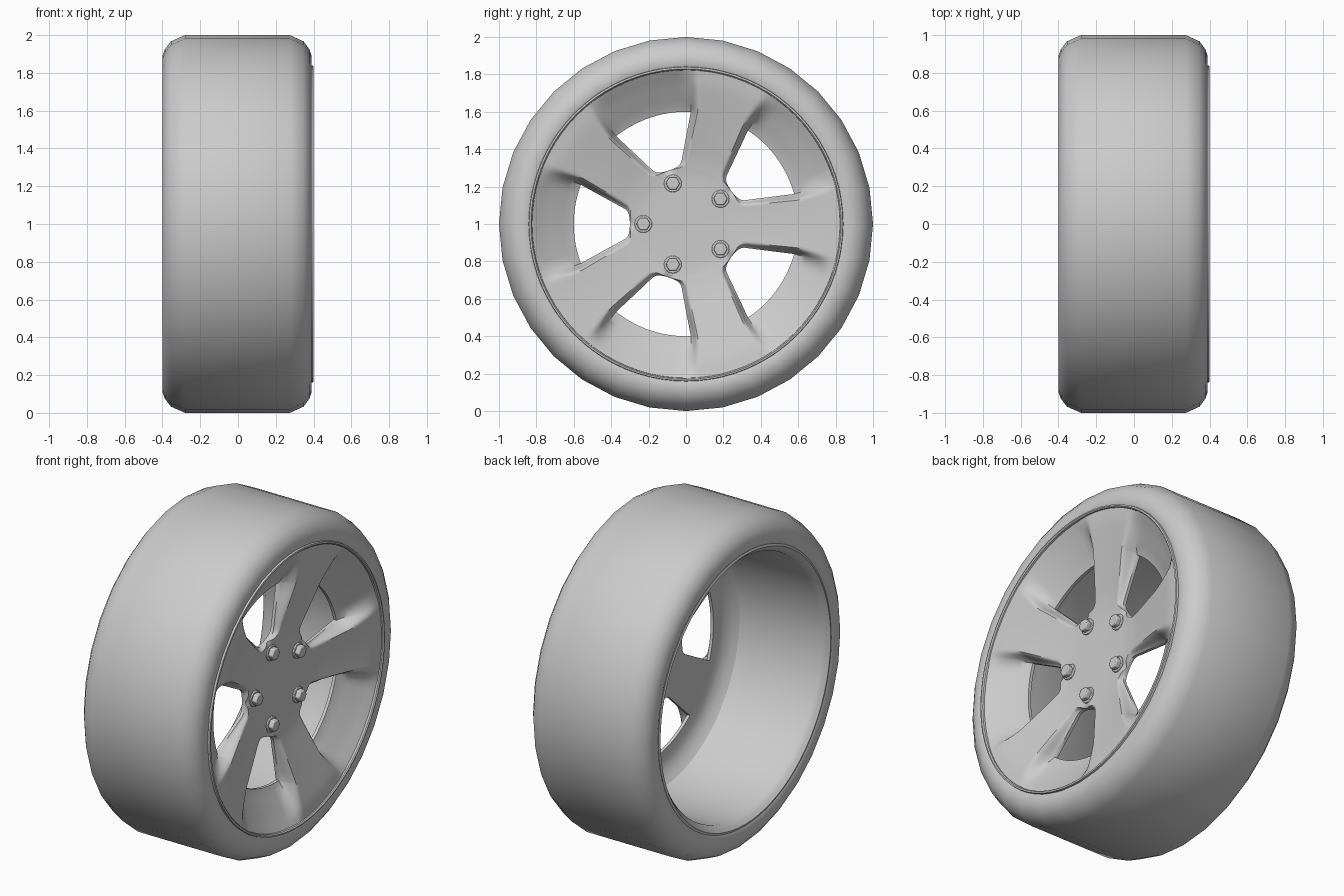
import bpy, bmesh
from math import sin, cos, pi, radians, atan2, hypot, asin

if "Cube" in bpy.data.objects:
    bpy.data.objects.remove(bpy.data.objects["Cube"])


def interp(pts, v):
    for (a, fa), (b, fb) in zip(pts, pts[1:]):
        if v <= b:
            return fa + (fb - fa) * max(0, (v - a) / (b - a))
    return pts[-1][1]


def smooth(t):
    t = min(1, max(0, t))
    return t * t * (3 - 2 * t)


def finish(name, bm, angle=35):
    bmesh.ops.remove_doubles(bm, verts=bm.verts, dist=1e-4)
    bmesh.ops.recalc_face_normals(bm, faces=bm.faces)
    me = bpy.data.meshes.new(name)
    bm.to_mesh(me)
    bm.free()
    ob = bpy.data.objects.new(name, me)
    bpy.context.collection.objects.link(ob)
    bpy.ops.object.select_all(action='DESELECT')
    ob.select_set(True)
    bpy.context.view_layer.objects.active = ob
    bpy.ops.object.shade_smooth_by_angle(angle=radians(angle))
    return ob


def lathe(name, profile, n, angle=35):
    """Closed (x, radius) profile turned around the axle."""
    bm = bmesh.new()
    rings = [[bm.verts.new((x, r * cos(2 * pi * i / n), 1 + r * sin(2 * pi * i / n)))
              for i in range(n)] for x, r in profile]
    for k in range(len(rings)):
        a, b = rings[k], rings[(k + 1) % len(rings)]
        for i in range(n):
            j = (i + 1) % n
            bm.faces.new((a[i], a[j], b[j], b[i]))
    return finish(name, bm, angle)


# Tyre
lathe("tyre", [(-.37, .80), (-.39, .825), (-.40, .85), (-.40, .89), (-.387, .925), (-.355, .967),
               (-.28, 1), (.275, 1), (.347, .967), (.378, .925), (.39, .89), (.39, .85),
               (.375, .82), (.35, .80)], 32, 60)

# Rim barrel, open at the back
lathe("rim_barrel", [(-.395, .828), (-.40, .815), (-.385, .80), (-.36, .778), (.08, .775), (.17, .755),
                     (.19, .80), (-.36, .80)], 80, 50)

# Front rim lip
lathe("rim_lip", [(.375, .822), (.394, .824), (.40, .83), (.398, .839), (.375, .843)], 80)

# Spoked face: half a sector, mirrored and repeated five times
TOP = [(0, .268), (.25, .27), (.35, .284), (.6, .342), (.75, .378), (.832, .388)]
DISH = [(.6, .255), (.63, .268), (.76, .342), (.80, .368), (.832, .388)]
BACK = [(.6, .236), (.68, .225), (.73, .195), (.76, .165), (.832, .165)]
HOLE = [(.30, 0), (.303, .03), (.31, .052), (.32, .067), (.335, .08), (.6, .21)]
EDGE = radians(36) - asin(.21 / .6)


def limit(r):
    """Angle from spoke centre to the window edge."""
    return radians(36) - asin(interp(HOLE, r) / r) if .3 < r < .6 else (radians(36) if r <= .3 else EDGE)


def front(r, a):
    u = a / limit(r)
    t = smooth((u - .78) / (.22 + max(0, r - .6) * 1.5)) * smooth((r - .265) / .05)
    return interp(TOP, r) + (interp(DISH, r) - interp(TOP, r)) * t


def patch(bm, rows, cols, angle_of, rot, side):
    grid = []
    for r in rows:
        line = []
        for c in cols:
            a = angle_of(r, c)
            th = rot + side * a
            line.append(bm.verts.new((front(r, a), r * cos(th), 1 + r * sin(th))))
        grid.append(line)
    for p, q in zip(grid, grid[1:]):
        for i in range(len(cols) - 1):
            bm.faces.new((p[i], p[i + 1], q[i + 1], q[i]))


ROWS = [0, .08, .16, .22, .265, .285, .30, .303, .31, .32, .335, .37, .42, .48, .54, .6]
OUTER = [.6, .615, .63, .66, .69, .73, .76, .78, .80, .832]
COLS = [0, .25, .5, .7, .78, .83, .87, .91, .95, 1]
bm = bmesh.new()
for k in range(5):
    for side in (1, -1):
        rot = k * 2 * pi / 5
        patch(bm, ROWS + OUTER[1:], COLS, lambda r, c: c * limit(r), rot, side)
        patch(bm, OUTER, [i / 7 for i in range(8)],
              lambda r, c: EDGE + c * (radians(36) - EDGE), rot, side)
bmesh.ops.remove_doubles(bm, verts=bm.verts, dist=1e-4)
res = bmesh.ops.extrude_face_region(bm, geom=bm.faces[:], use_keep_orig=True)
for v in [g for g in res["geom"] if isinstance(g, bmesh.types.BMVert)]:
    v.co.x = interp(BACK, hypot(v.co.y, v.co.z - 1))
finish("spoked_face", bm, 40)

# Wheel nuts: washer and hexagonal head
for k in range(5):
    a = radians(36 + 72 * k)
    y, z = .228 * cos(a), 1 + .228 * sin(a)
    for name, n, rad, x0, x1, w in (("nut_washer", 24, .047, .25, .279, .004),
                                    ("nut_head", 6, .038, .25, .308, .006)):
        bpy.ops.mesh.primitive_cylinder_add(vertices=n, radius=rad, depth=x1 - x0,
                                            location=((x0 + x1) / 2, y, z), rotation=(0, pi / 2, 0))
        ob = bpy.context.object
        ob.name = f"{name}_{k + 1}"
        bev = ob.modifiers.new("bevel", 'BEVEL')
        bev.width = w
        bev.segments = 2
        bpy.ops.object.shade_smooth_by_angle(angle=radians(35))
